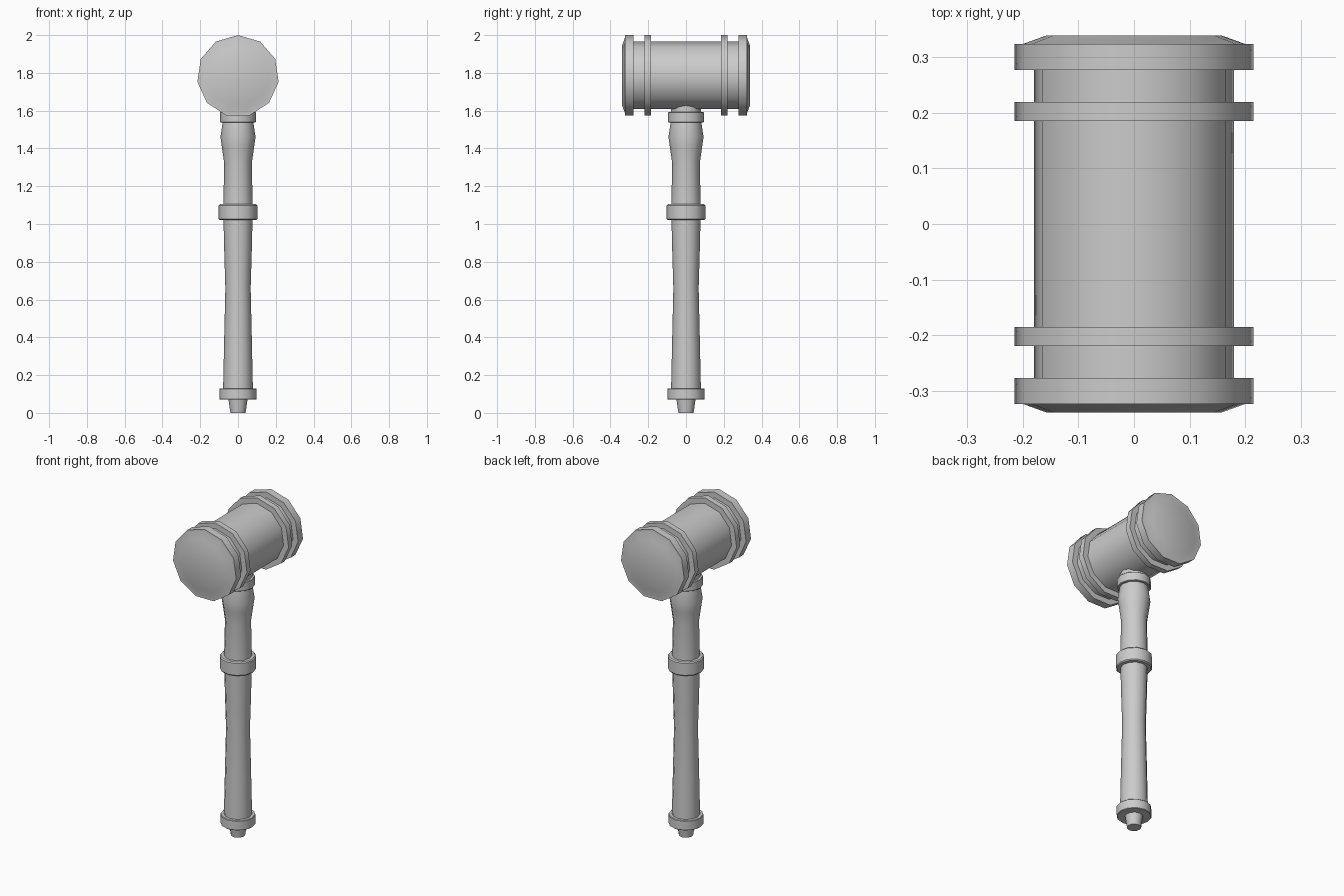
import bpy, bmesh, math
from mathutils import Matrix, Vector

if "Cube" in bpy.data.objects:
    bpy.data.objects.remove(bpy.data.objects["Cube"])


def lathe(name, profile, sides, matrix=Matrix(), angle=40):
    """Closed solid of revolution about local z from (radius, height) pairs."""
    bm = bmesh.new()
    rings = []
    for r, h in profile:
        rings.append([bm.verts.new((r * math.sin(2 * math.pi * i / sides),
                                    r * math.cos(2 * math.pi * i / sides), h))
                      for i in range(sides)])
    for a, b in zip(rings, rings[1:]):
        for i in range(sides):
            j = (i + 1) % sides
            bm.faces.new((a[i], a[j], b[j], b[i]))
    bm.faces.new(rings[0])
    bm.faces.new(rings[-1])
    bm.transform(matrix)
    bmesh.ops.recalc_face_normals(bm, faces=bm.faces)
    mesh = bpy.data.meshes.new(name)
    bm.to_mesh(mesh)
    bm.free()
    ob = bpy.data.objects.new(name, mesh)
    bpy.context.collection.objects.link(ob)
    bpy.ops.object.select_all(action='DESELECT')
    ob.select_set(True)
    bpy.context.view_layer.objects.active = ob
    bpy.ops.object.shade_smooth_by_angle(angle=math.radians(angle))
    return ob


def ring(name, r, z0, z1, c=0.006):
    """Collar with small chamfers around the handle."""
    return lathe(name, [(r - c, z0), (r, z0 + c), (r, z1 - c), (r - c, z1)], SIDES)


SIDES = 12        # handle
HEAD_SIDES = 11   # head, one corner pointing up

# Handle: end nub, tapered grip, swelling neck
lathe("end_nub", [(0.040, 0), (0.052, 0.08)], SIDES)
lathe("grip", [(0.079, 0.12), (0.073, 0.40), (0.067, 0.66), (0.073, 0.86), (0.077, 1.03)], SIDES)
lathe("neck", [(0.078, 1.09), (0.073, 1.32), (0.084, 1.40), (0.093, 1.46), (0.080, 1.545)], SIDES)
lathe("head_socket", [(0.080, 1.58), (0.080, 1.65)], SIDES)
ring("bottom_collar", 0.098, 0.07, 0.13, 0.003)
ring("middle_collar", 0.102, 1.02, 1.105)
ring("top_collar", 0.095, 1.537, 1.592, 0.003)

# Head lies along y: local y becomes world z
to_head = Matrix.Translation((0, 0, 1.783)) @ Matrix(
    ((1, 0, 0, 0), (0, 0, 1, 0), (0, 1, 0, 0), (0, 0, 0, 1)))
lathe("head_barrel", [(0.182, -0.30), (0.182, 0.30)], HEAD_SIDES, to_head)

# Bands and chamfered striking faces at both ends
for side, s in (("front", -1), ("back", 1)):
    lathe(side + "_band", [(0.217, s * 0.185), (0.217, s * 0.220)], HEAD_SIDES, to_head)
    lathe(side + "_striking_face",
          [(0.217, s * 0.277), (0.217, s * 0.324), (0.202, s * 0.324), (0.160, s * 0.339)],
          HEAD_SIDES, to_head, 35)
